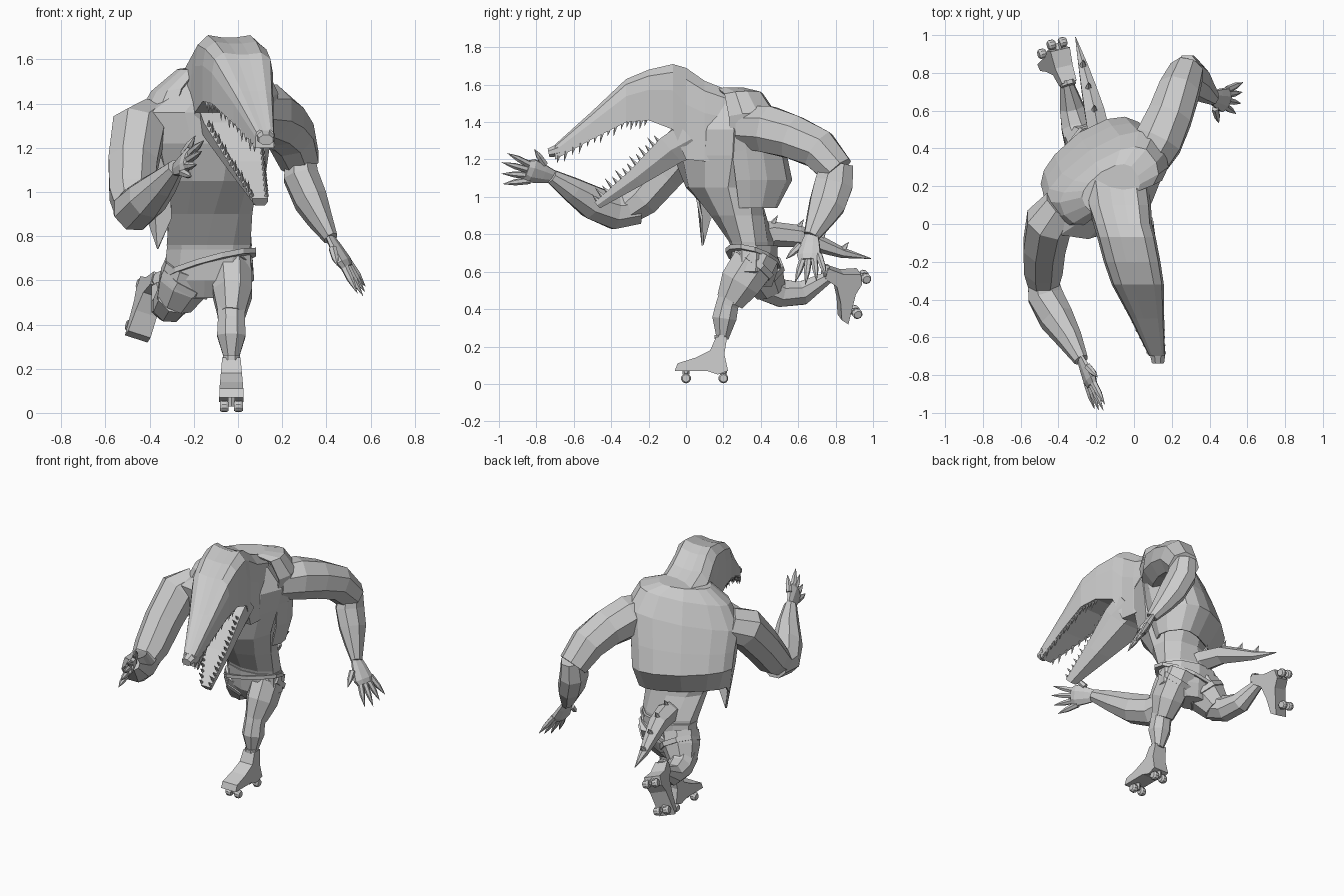
import bpy, bmesh, math
from mathutils import Vector as V, Matrix

cube = bpy.data.objects.get("Cube")
if cube:
    bpy.data.objects.remove(cube, do_unlink=True)

grey = bpy.data.materials.new("plain grey")
grey.use_nodes = True
grey.diffuse_color = (0.6, 0.6, 0.6, 1)
grey.node_tree.nodes["Principled BSDF"].inputs["Base Color"].default_value = (0.6, 0.6, 0.6, 1)


def finish(name, bm):
    bmesh.ops.recalc_face_normals(bm, faces=bm.faces)
    mesh = bpy.data.meshes.new(name)
    bm.to_mesh(mesh)
    bm.free()
    mesh.materials.append(grey)
    ob = bpy.data.objects.new(name, mesh)
    bpy.context.collection.objects.link(ob)
    return ob


def ngon(n):
    return [(math.cos((i + .5) * math.tau / n), math.sin((i + .5) * math.tau / n)) for i in range(n)]


def loft(name, sections, profile, bm=None):
    """Skin a profile through sections of (centre, side axis, up axis)."""
    own = bm is None
    bm = bm or bmesh.new()
    rings = [[bm.verts.new(V(c) + V(a) * s + V(b) * t) for s, t in profile] for c, a, b in sections]
    n = len(profile)
    for r, q in zip(rings, rings[1:]):
        for i in range(n):
            bm.faces.new((r[i], r[(i + 1) % n], q[(i + 1) % n], q[i]))
    bm.faces.new(rings[0])
    bm.faces.new(rings[-1])
    return finish(name, bm) if own else None


def tube(name, path, ref=(1, 0, 0), n=8, bm=None, flat=1.0):
    """Limb through points (x, y, z, radius); flat scales it along the cross axis."""
    pts = [V(p[:3]) for p in path]
    sections = []
    for i, p in enumerate(path):
        t = (pts[min(i + 1, len(pts) - 1)] - pts[max(i - 1, 0)]).normalized()
        a = (V(ref) - t * t.dot(V(ref))).normalized()
        sections.append((pts[i], a * p[3], t.cross(a) * p[3] * flat))
    return loft(name, sections, ngon(n), bm)


def spike(bm, base, tip, r):
    base, tip = V(base), V(tip)
    tube("", [(*base, r), (*base.lerp(tip, .5), r * .55), (*tip, r * .05)], (.9, .3, .2), 5, bm)


def body(name, rows, n=10):
    """Upright torso from rows (x, y, z, half width, half depth, yaw degrees)."""
    secs = []
    for x, y, z, w, d, yaw in rows:
        k = math.radians(yaw)
        secs.append(((x, y, z), (w * math.cos(k), w * math.sin(k), 0), (-d * math.sin(k), d * math.cos(k), 0)))
    return loft(name, secs, ngon(n))


# Torso and hips
body("torso", [(-.13, .37, .62, .18, .1, -8), (-.13, .35, .76, .2, .12, -5), (-.13, .28, .9, .2, .15, 8),
               (-.14, .2, 1.05, .23, .2, 22), (-.15, .17, 1.22, .29, .22, 30),
               (-.15, .15, 1.36, .33, .19, 30), (-.09, .17, 1.5, .17, .12, 30)])
body("shorts", [(-.14, .38, .52, .1, .08, -10), (-.13, .37, .6, .21, .12, -10), (-.13, .36, .74, .2, .13, -6)])
loft("belt", [((-.13, .36, .67 + h), (.22, -.03, .06), (0, .145, -.03)) for h in (-.012, .012)], ngon(12))

# Open vest: a boxy shell sloping off the neck to a ridge, higher on the left, with a ragged right flap
bm = bmesh.new()
side, back = V((.87, .5, 0)), V((-.5, .87, 0))
cols = 13


def boxy(v):
    return math.copysign(abs(v) ** .7, v)


grid = []
for z, w, d, shift, tilt in ((1.57, .16, .1, -.05, .1), (1.51, .28, .14, -.03, .2), (1.38, .35, .18, 0, .2),
                             (1.22, .33, .2, .045, .1), (1.09, .32, .21, .08, 0), (.94, .28, .14, .06, 0)):
    row = []
    for i in range(cols):
        k = math.radians(-50 + 280 * i / (cols - 1))
        c, s = boxy(math.cos(k)), boxy(math.sin(k))
        drop = (.2 if i % 2 else .06) if z < 1 and i > cols - 4 else 0
        if s > 0 and c < 0:
            s *= 1 + .25 * c
        u = w * c
        row.append(bm.verts.new(V((-.15, .23, z - drop + tilt * u)) + side * u + back * (d * s + shift)))
    grid.append(row)
for r, q in zip(grid, grid[1:]):
    for i in range(cols - 1):
        bm.faces.new((r[i], r[i + 1], q[i + 1], q[i]))
bm.faces.new(grid[0])
vest = finish("vest", bm)
solid = vest.modifiers.new("thickness", "SOLIDIFY")
solid.thickness = .012

# Head with flat brow, long snout and hinged lower jaw
skull = [(-1, -1), (1, -1), (1, .2), (.92, .75), (.62, 1), (.2, .94), (-.2, .94), (-.62, 1), (-.92, .75), (-1, .2)]
head_rows = [(-.1, .25, .17, 1.56, 1.2), (-.08, .1, .17, 1.62, 1.19), (-.06, 0, .155, 1.69, 1.2),
             (-.04, -.07, .155, 1.71, 1.36), (-.01, -.2, .15, 1.68, 1.41), (.02, -.32, .138, 1.63, 1.4),
             (.07, -.5, .09, 1.46, 1.31), (.122, -.7, .042, 1.28, 1.2)]
loft("head", [((x, y, (t + b) / 2), (w, 0, 0), (0, 0, (t - b) / 2)) for x, y, w, t, b in head_rows], skull)
loft("nose", [((.125, -.68, 1.25), (.045, 0, 0), (0, -.01, .035)),
              ((.127, -.735, 1.235), (.035, 0, 0), (0, -.005, .025))], ngon(8))
jaw_rows = [(-.04, .03, 1.31, .14, .1), (-.02, -.08, 1.25, .135, .085), (.04, -.27, 1.1, .085, .05),
            (.1, -.475, .955, .035, .022)]
loft("lower_jaw", [((x, y, z), (w, 0, 0), (0, -.66 * h, .75 * h)) for x, y, z, w, h in jaw_rows],
     [(1, 1), (-1, 1), (-1, 0), (-.6, -1), (.6, -1), (1, 0)])

# Teeth along both edges of each jaw
bm = bmesh.new()
for s in (-1, 1):
    up = [V((x + s * w * .9, y, b + .01)) for x, y, w, t, b in head_rows[4:]]
    low = [V((x + s * w * .88, y - .62 * h, z + .7 * h)) for x, y, z, w, h in jaw_rows[1:]]
    for line, way, count in ((up, V((0, -.01, -.045)), 5), (low, V((0, -.03, .035)), 7)):
        for a, b in zip(line, line[1:]):
            for i in range(count):
                p = a.lerp(b, (i + .5) / count)
                spike(bm, p, p + way * (1.3 if i % 2 else .9), .011)
finish("teeth", bm)

# Arms
tube("right_upper_arm", [(-.38, .09, 1.32, .11), (-.45, .01, 1.28, .13), (-.475, -.12, 1.13, .12),
                         (-.48, -.24, .99, .11), (-.48, -.34, .91, .08)])
tube("right_forearm", [(-.49, -.25, .93, .08), (-.47, -.38, .92, .1), (-.41, -.5, .97, .095),
                       (-.34, -.61, 1.04, .07), (-.28, -.72, 1.11, .04)])
tube("left_upper_arm", [(.06, .32, 1.37, .12), (.13, .44, 1.36, .135), (.19, .57, 1.32, .125),
                        (.24, .71, 1.255, .115), (.28, .81, 1.14, .095)])
tube("left_forearm", [(.28, .81, 1.18, .07), (.285, .79, 1.07, .085), (.33, .755, .96, .08),
                      (.37, .715, .88, .06), (.42, .67, .79, .034)], flat=1.3)


def hand(name, wrist, way, spread):
    """Flat palm with four clawed fingers and a thumb."""
    wrist, way, spread = V(wrist), V(way).normalized(), V(spread).normalized()
    bm = bmesh.new()
    palm = [(*(wrist + way * d), r) for d, r in ((-.02, .035), (.05, .055), (.12, .07), (.15, .055))]
    tube("", palm, spread, 8, bm, .45)
    for i in range(5):
        f = i / 2 - 1
        thumb = i == 4
        root = wrist + way * (.05 if thumb else .12) + spread * f * .055
        line = (way + spread * f * (.9 if thumb else .4)).normalized()
        reach = .11 if thumb else .18 - .03 * abs(f)
        tube("", [(*root, .02), (*(root + line * reach * .55), .017), (*(root + line * reach * .7), .012),
                  (*(root + line * reach), .001)], spread, 6, bm)
    return finish(name, bm)


hand("right_hand", (-.28, -.72, 1.11), (.11, -.25, .07), (.1, .05, .3))
hand("left_hand", (.42, .67, .79), (.14, -.03, -.25), (-.07, -.25, -.02))

# Legs, with rolled cuffs on the shorts
tube("left_thigh", [(-.04, .385, .7, .1), (-.03, .35, .63, .1), (-.025, .29, .54, .095), (-.03, .235, .44, .065)],
     flat=1.25)
tube("left_calf", [(-.03, .25, .5, .07), (-.03, .22, .42, .066), (-.03, .205, .35, .07), (-.03, .195, .24, .034)])
tube("left_cuff", [(-.035, .37, .655, .11), (-.03, .35, .63, .108)], flat=1.2)
tube("right_thigh", [(-.22, .38, .66, .12), (-.25, .41, .58, .12), (-.29, .45, .5, .09)])
tube("right_calf", [(-.28, .42, .53, .09), (-.31, .51, .485, .08), (-.33, .62, .485, .068), (-.36, .76, .57, .034)])
tube("right_cuff", [(-.23, .4, .61, .13), (-.245, .41, .585, .128)])


def skate(name, place):
    """Boot cut from a side outline, with four wheels; toe along -y."""
    outline = [(-.06, .07), (-.045, .11), (.05, .14), (.13, .18), (.16, .25), (.22, .25), (.205, .16),
               (.225, .07), (.17, .05), (.11, .07)]
    bm = bmesh.new()
    sides = [[bm.verts.new((s * (.055 - .09 * max(z - .1, 0)), y, z)) for y, z in outline] for s in (-1, 1)]
    for ring in sides:
        bm.faces.new(ring)
    for i in range(len(outline)):
        j = (i + 1) % len(outline)
        bm.faces.new((sides[0][i], sides[0][j], sides[1][j], sides[1][i]))
    for y in (0, .2):
        tube("", [(-.04, y, .04, .012), (.04, y, .04, .012)], (0, 1, 0), 6, bm)
        tube("", [(0, y, .03, .015), (0, y, .08, .02)], (1, 0, 0), 6, bm)
        for x in (-.032, .032):
            tube("", [(x + d, y, .03, r) for d, r in ((-.02, .02), (-.01, .027), (.01, .027), (.02, .02))],
                 (0, 1, 0), 10, bm)
    tube("", [(0, .19, .24, .042), (0, .19, .262, .042)], (1, 0, 0), 8, bm)
    ob = finish(name, bm)
    ob.data.transform(place)


skate("left_skate", Matrix.Translation((-.03, 0, 0)))
toe = V((-.25, -.24, -.95)).normalized()
top = V((.25, -.94, .1))
top = (top - toe * top.dot(toe)).normalized()
turn = Matrix((toe.cross(top), -toe, top)).transposed()
ankle = V((-.35, .745, .6)) - turn @ V((0, .19, .25))
skate("right_skate", Matrix.Translation(ankle) @ turn.to_4x4())

# Tail with a row of fins
tail = [(-.15, .36, .76, .09), (-.18, .46, .8, .07), (-.21, .6, .79, .06), (-.24, .72, .745, .045),
        (-.27, .84, .7, .028), (-.31, .99, .67, .002)]
tube("tail", tail, n=6)
bm = bmesh.new()
for x, y, z, r in tail[1:5]:
    spike(bm, (x, y, z + r * .7), (x, y + .03, z + r + .03), .02)
finish("tail_fins", bm)
